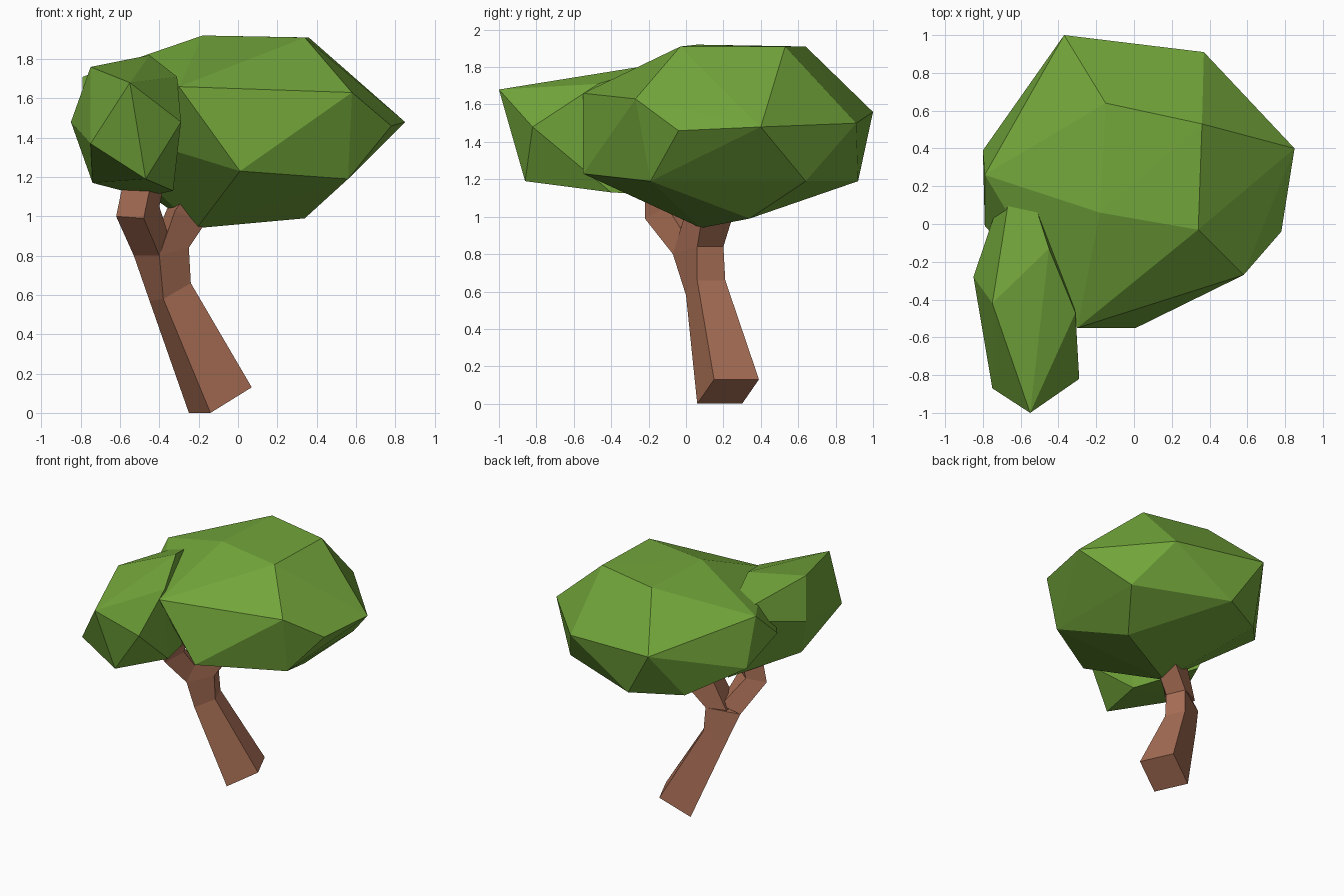
import bpy, bmesh

def material(name, rgb):
    m = bpy.data.materials.new(name)
    m.diffuse_color = (*rgb, 1)
    return m

leaf = material("leaf_green", (0.17, 0.38, 0.043))
bark = material("bark_brown", (0.40, 0.16, 0.093))

def finish(bm, name, mat):
    bmesh.ops.recalc_face_normals(bm, faces=bm.faces[:])
    me = bpy.data.meshes.new(name)
    bm.to_mesh(me)
    bm.free()
    me.materials.append(mat)
    ob = bpy.data.objects.new(name, me)
    bpy.context.collection.objects.link(ob)

def hull(name, points, mat):
    bm = bmesh.new()
    for p in points:
        bm.verts.new(p)
    out = bmesh.ops.convex_hull(bm, input=bm.verts[:])
    loose = [v for v in bm.verts if not v.link_faces]
    bmesh.ops.delete(bm, geom=loose, context='VERTS')
    finish(bm, name, mat)

def loft(name, rings, mat):
    bm = bmesh.new()
    rs = [[bm.verts.new(p) for p in r] for r in rings]
    for a, b in zip(rs, rs[1:]):
        for i in range(4):
            j = (i + 1) % 4
            bm.faces.new((a[i], a[j], b[j], b[i]))
    bm.faces.new(rs[0])
    bm.faces.new(rs[-1])
    finish(bm, name, mat)

def shift(ring, d):
    return [tuple(a + b for a, b in zip(p, d)) for p in ring]

# Large faceted crown
hull("large_crown", [
    (0.34, -0.03, 1.91), (0.36, 0.53, 1.91), (-0.18, 0.06, 1.92), (-0.15, 0.64, 1.91),
    (0.58, -0.27, 1.63), (0.85, 0.40, 1.48), (0.78, -0.04, 1.46), (0.37, 0.91, 1.50),
    (-0.37, 1.00, 1.56), (-0.30, -0.55, 1.66), (0.01, -0.55, 1.23), (0.56, -0.19, 1.19),
    (0.56, 0.64, 1.19), (-0.14, 0.92, 1.19), (-0.50, 0.73, 1.19), (0.34, 0.34, 0.99),
    (-0.21, 0.08, 0.94), (-0.79, 0.26, 1.71), (-0.80, 0.39, 1.35), (-0.79, -0.01, 1.476),
], leaf)

# Small crown in front, running back into the large one
hull("small_crown", [
    (-0.55, -1.00, 1.68), (-0.29, -0.82, 1.48), (-0.75, -0.87, 1.37), (-0.47, -0.86, 1.19),
    (-0.85, -0.28, 1.48), (-0.75, -0.42, 1.76), (-0.45, -0.13, 1.82), (-0.31, -0.47, 1.71),
    (-0.33, -0.40, 1.13), (-0.74, -0.38, 1.17), (-0.62, 0.40, 1.68), (-0.47, 0.15, 1.10),
], leaf)

# Leaning trunk (rings run front, right, back, left)
loft("trunk", [
    [(-0.14, 0.06, 0), (0.07, 0.15, 0.13), (-0.04, 0.39, 0.13), (-0.25, 0.30, 0)],
    [(-0.38, 0, 0.58), (-0.24, 0.06, 0.66), (-0.30, 0.21, 0.66), (-0.45, 0.15, 0.57)],
    [(-0.40, -0.07, 0.80), (-0.25, 0.06, 0.84), (-0.31, 0.20, 0.84), (-0.53, 0.08, 0.80)],
], bark)

# Left branch into the small crown
bend = [(-0.48, -0.22, 0.99), (-0.40, -0.10, 1.05), (-0.52, 0.0, 1.05), (-0.62, -0.12, 1.0)]
loft("left_branch", [
    [(-0.40, -0.07, 0.80), (-0.34, 0.02, 0.86), (-0.40, 0.14, 0.86), (-0.53, 0.08, 0.80)],
    bend, shift(bend, (0.05, 0, 0.24)),
], bark)

# Right branch into the large crown
bend = [(-0.32, 0.0, 1.03), (-0.17, 0.08, 0.96), (-0.20, 0.24, 0.97), (-0.36, 0.17, 1.04)]
loft("right_branch", [
    [(-0.40, -0.07, 0.80), (-0.25, 0.06, 0.84), (-0.31, 0.20, 0.84), (-0.45, 0.14, 0.83)],
    bend, shift(bend, (0.15, 0.03, 0.20)),
], bark)
